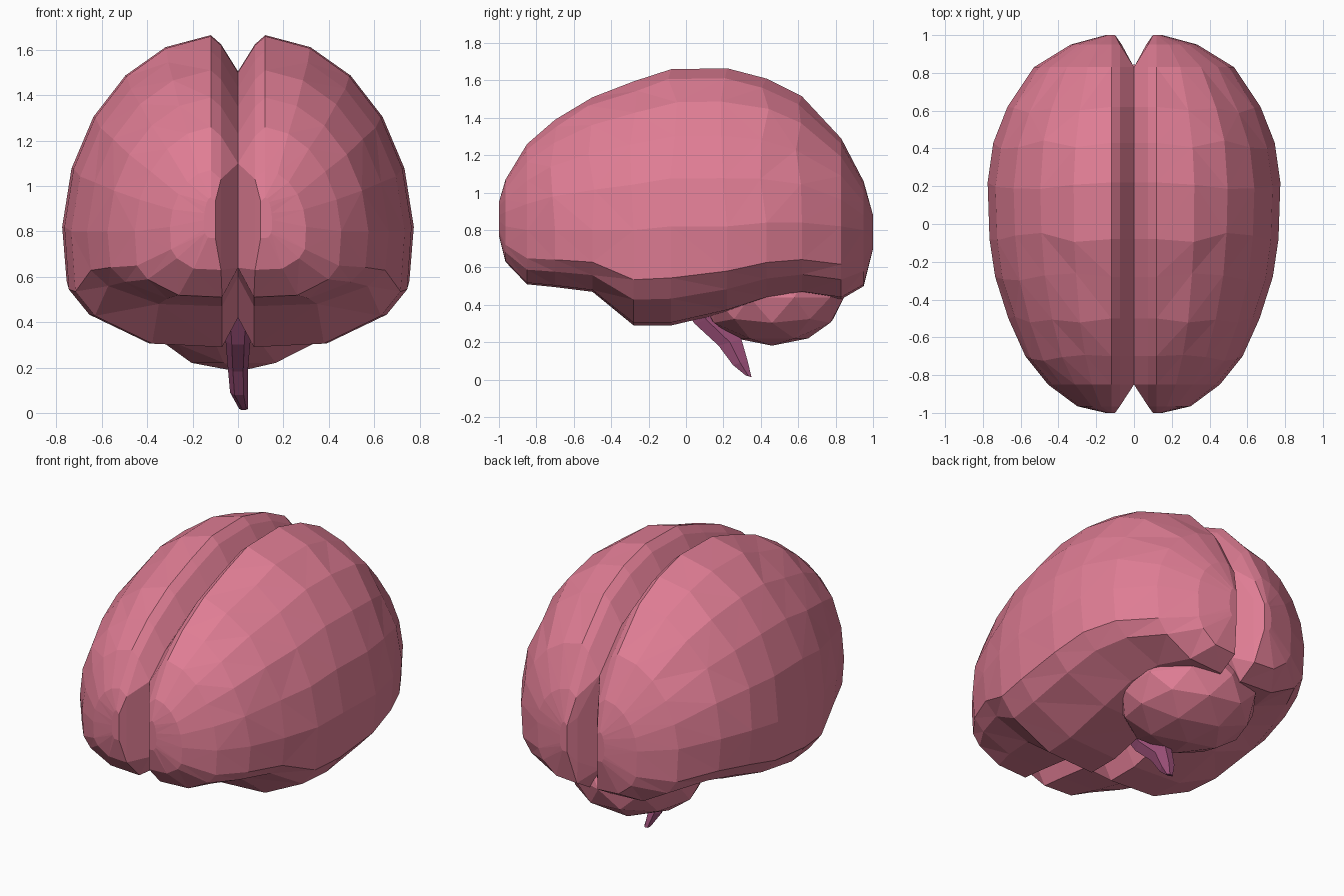
import bpy, bmesh, math, random
from mathutils import Vector

if "Cube" in bpy.data.objects:
    bpy.data.objects.remove(bpy.data.objects["Cube"])

random.seed(4)


def material(name, rgb):
    m = bpy.data.materials.new(name)
    m.diffuse_color = (*rgb, 1)
    m.use_nodes = True
    m.node_tree.nodes["Principled BSDF"].inputs["Base Color"].default_value = m.diffuse_color
    return m


PINK = material("brain pink", (0.74, 0.205, 0.297))
PURPLE = material("stem purple", (0.33, 0.08, 0.19))


def finish(bm, name, mat):
    bmesh.ops.recalc_face_normals(bm, faces=bm.faces)
    me = bpy.data.meshes.new(name)
    bm.to_mesh(me)
    bm.free()
    me.materials.append(mat)
    ob = bpy.data.objects.new(name, me)
    bpy.context.collection.objects.link(ob)
    return ob


def loft(bm, rings):
    loops = [[bm.verts.new(p) for p in r] for r in rings]
    n = len(loops[0])
    for a, b in zip(loops, loops[1:]):
        for i in range(n):
            j = (i + 1) % n
            bm.faces.new((a[i], a[j], b[j], b[i]))
    bm.faces.new(loops[0])
    bm.faces.new(loops[-1])


# Hemisphere stations: y, half width, top z, bottom z, z of widest point, inner wall x
stations = [
    (-1.0, 0.15, 0.95, 0.77, 0.85, 0.10), (-0.965, 0.30, 1.07, 0.63, 0.82, 0.075),
    (-0.85, 0.455, 1.26, 0.51, 0.80, 0), (-0.70, 0.575, 1.39, 0.495, 0.80, 0),
    (-0.50, 0.665, 1.51, 0.47, 0.80, 0), (-0.28, 0.735, 1.595, 0.29, 0.80, 0),
    (-0.08, 0.765, 1.66, 0.29, 0.82, 0), (0.22, 0.775, 1.665, 0.36, 0.82, 0),
    (0.43, 0.745, 1.61, 0.43, 0.84, 0), (0.62, 0.67, 1.515, 0.46, 0.84, 0),
    (0.83, 0.53, 1.29, 0.43, 0.82, 0), (0.95, 0.335, 1.06, 0.50, 0.80, 0.065),
    (1.0, 0.15, 0.88, 0.70, 0.79, 0.10)]


def section(y, w, zt, zb, zm, xm):
    x0, h, low = 0.12, zt - zb, zm - zb
    pts = [(xm, zt - min(0.16, 0.3 * h)), (max(0.075, xm), zt - min(0.04, 0.1 * h))]
    for k in range(6):                               # rounded upper side
        a = math.pi / 2 * (1 - k / 5)
        r = 1 - 0.025 * math.sin(2 * a)
        pts.append((x0 + (w - x0) * r * math.cos(a), zm + (zt - zm) * r * math.sin(a)))
    for fx, fz in ((0.97, 0.48), (0.83, 0.27), (0.42, 0.03)):   # underside
        pts.append((x0 + (w - x0) * fx, zb + low * fz))
    pts += [(max(0.07, xm), zb), (xm, zb + min(0.13, 0.25 * h))]
    out = []
    for i, (x, z) in enumerate(pts):
        j = 0.035 if 2 < i < 7 and abs(y) < 0.8 else 0   # uneven facets along y
        out.append(Vector((x, y + random.uniform(-j, j), z)))
    return out


# Two cerebral hemispheres, mirrored about the groove
bm = bmesh.new()
loft(bm, [section(*s) for s in stations])
inner = [f for f in bm.faces if all(abs(v.co.x) < 1e-4 for v in f.verts)]
bmesh.ops.delete(bm, geom=inner, context='FACES')
bmesh.ops.triangulate(bm, faces=bm.faces, quad_method='SHORT_EDGE')
hemi = finish(bm, "hemispheres", PINK)
mod = hemi.modifiers.new("mirror", 'MIRROR')
mod.use_clip = True

# Cerebellum tucked under the back
bm = bmesh.new()
bmesh.ops.create_icosphere(bm, subdivisions=2, radius=1)
for v in bm.verts:
    v.co = Vector((v.co.x * 0.39, 0.46 + v.co.y * 0.385, 0.44 + v.co.z * 0.258))
top = [f for f in bm.faces if f.calc_center_median().z > 0.58]
bmesh.ops.delete(bm, geom=top, context='FACES')
finish(bm, "cerebellum", PINK)

# Brain stem: tapering six-sided stalk leaning backwards
bm = bmesh.new()
rings = []
for x, y, z, rx, ry in ((0, 0.02, 0.46, 0.07, 0.08), (0, 0.11, 0.32, 0.055, 0.075),
                        (0, 0.235, 0.20, 0.045, 0.07), (0.005, 0.29, 0.09, 0.04, 0.045),
                        (0.025, 0.335, 0.018, 0.02, 0.018)):
    rings.append([(x + rx * math.cos(k * math.pi / 3), y + ry * math.sin(k * math.pi / 3),
                   z + 0.3 * ry * math.sin(k * math.pi / 3) * (-1 if z < 0.05 else 1))
                  for k in range(6)])
loft(bm, rings)
finish(bm, "brain_stem", PURPLE)
